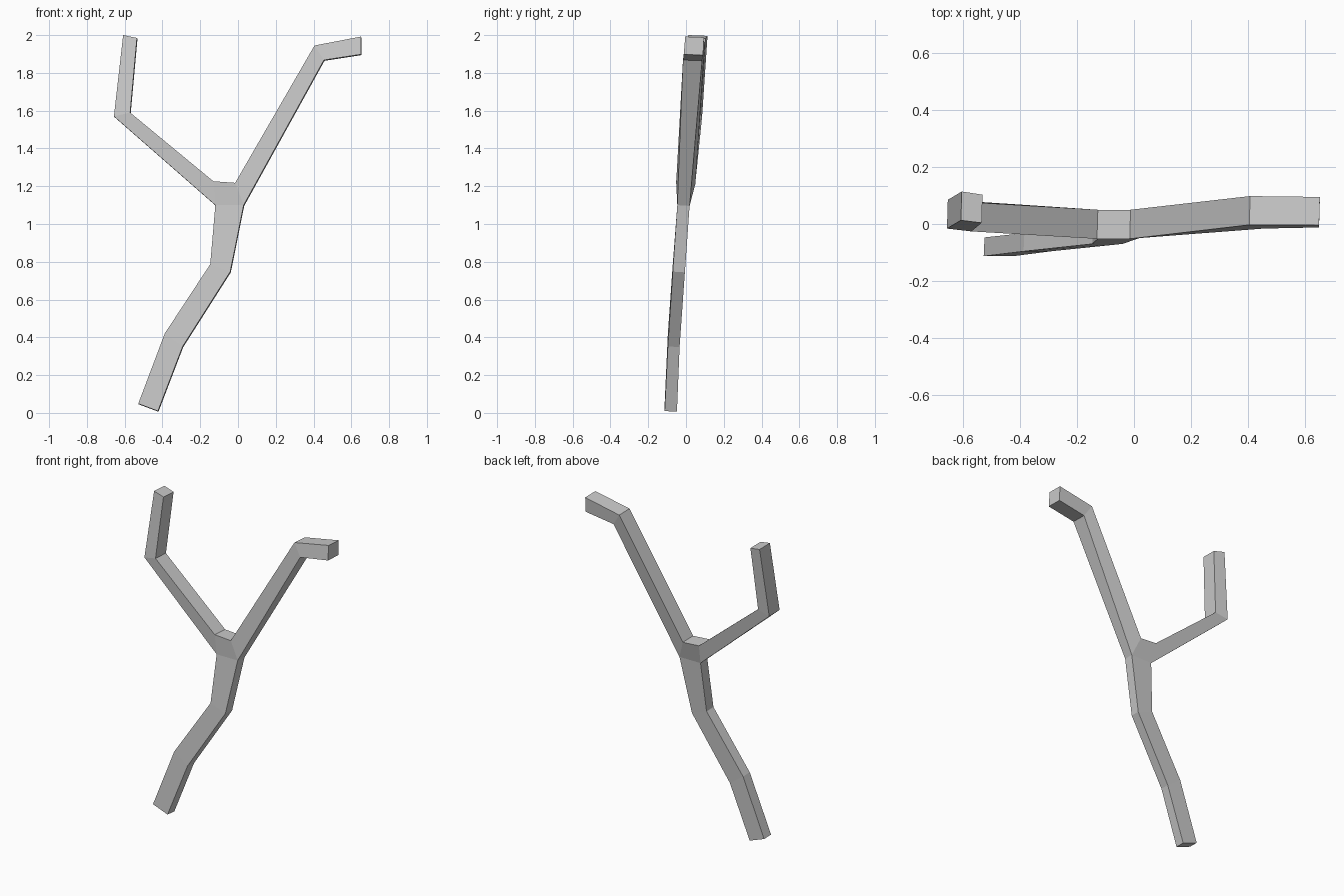
import bpy, bmesh

if "Cube" in bpy.data.objects:
    bpy.data.objects.remove(bpy.data.objects["Cube"])

bm = bmesh.new()


def pair(x, z, y_front, y_back):
    """Front and back corner of the bar; the back sits slightly lower."""
    return [bm.verts.new((x, y_front, z)), bm.verts.new((x + 0.003, y_back, z - 0.004))]


def ring(a, b):
    """Four-cornered cross-section from two front/back pairs."""
    return [a[0], b[0], b[1], a[1]]


def loft(rings):
    for r, s in zip(rings, rings[1:]):
        for i in range(4):
            j = (i + 1) % 4
            bm.faces.new((r[i], r[j], s[j], s[i]))


# Shared corners of the fork
low_l = pair(-0.12, 1.10, -0.046, 0.019)
low_r = pair(0.03, 1.10, -0.046, 0.019)
top_l = pair(-0.13, 1.226, -0.052, 0.05)
top_r = pair(-0.015, 1.218, -0.052, 0.05)

# Trunk
trunk = [
    ring(pair(-0.528, 0.049, -0.113, -0.047), pair(-0.424, 0.01, -0.113, -0.048)),
    ring(pair(-0.388, 0.42, -0.096, -0.032), pair(-0.293, 0.352, -0.096, -0.034)),
    ring(pair(-0.147, 0.787, -0.07, -0.004), pair(-0.041, 0.748, -0.07, -0.006)),
    ring(low_l, low_r),
]
# Left branch
left = [
    ring(low_l, top_l),
    ring(pair(-0.657, 1.57, -0.016, 0.085), pair(-0.571, 1.59, -0.026, 0.076)),
    ring(pair(-0.608, 2.0, 0.013, 0.114), pair(-0.535, 1.985, 0.004, 0.103)),
]
# Right branch
right = [
    ring(top_r, low_r),
    ring(pair(0.405, 1.945, -0.003, 0.098), pair(0.455, 1.868, -0.016, 0.085)),
    ring(pair(0.65, 1.992, -0.004, 0.095), pair(0.65, 1.898, -0.012, 0.09)),
]
for part in (trunk, left, right):
    loft(part)

# Fork faces and end caps
bm.faces.new((low_l[0], low_r[0], top_r[0], top_l[0]))
bm.faces.new((low_l[1], top_l[1], top_r[1], low_r[1]))
bm.faces.new((top_l[0], top_r[0], top_r[1], top_l[1]))
for end in (trunk[0], left[-1], right[-1]):
    bm.faces.new(end)

bmesh.ops.recalc_face_normals(bm, faces=bm.faces)
mesh = bpy.data.meshes.new("forked_branch")
bm.to_mesh(mesh)
bm.free()
bpy.context.collection.objects.link(bpy.data.objects.new("forked_branch", mesh))
